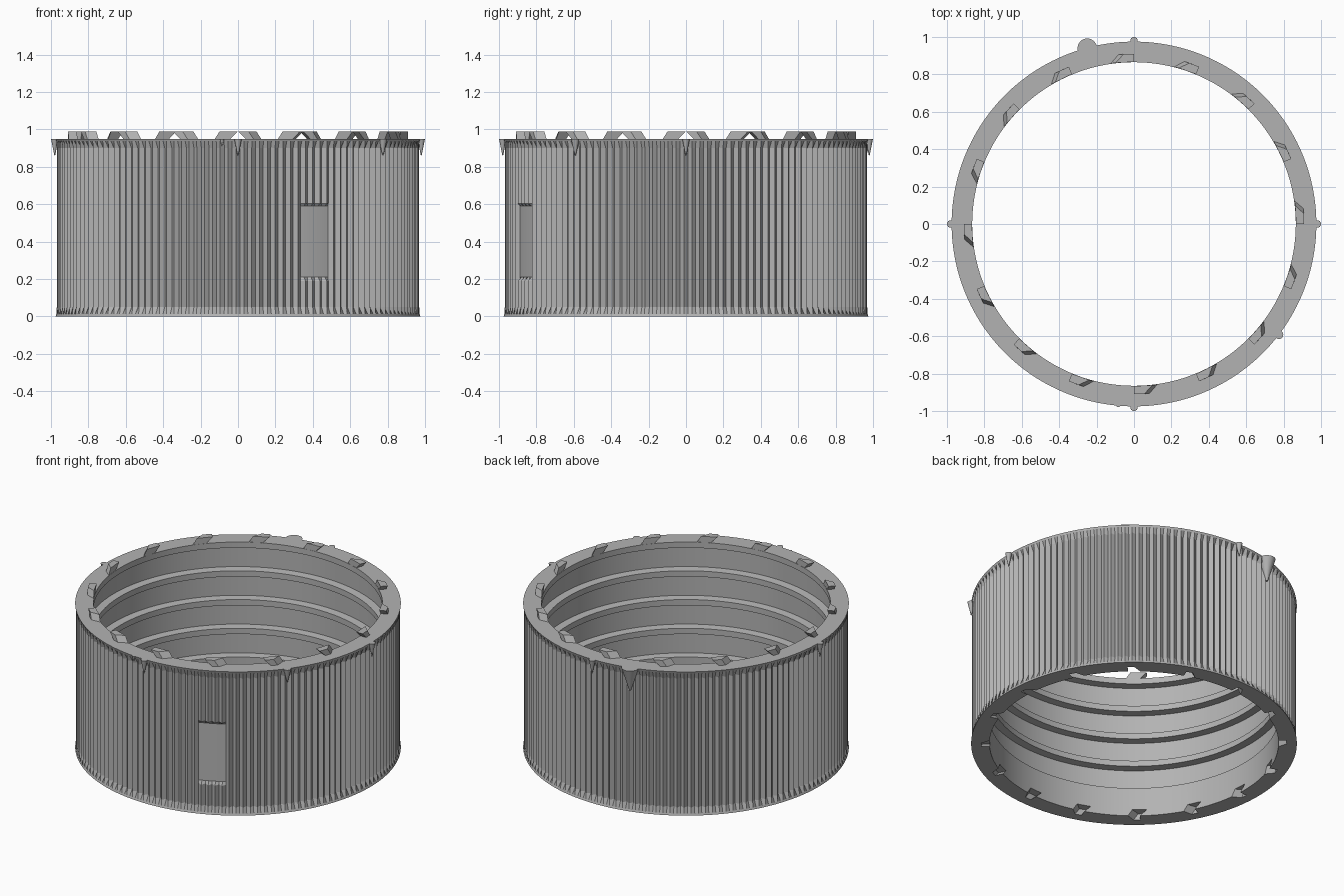
import bpy, bmesh
from math import sin, cos, radians, hypot

if "Cube" in bpy.data.objects:
    bpy.data.objects.remove(bpy.data.objects["Cube"], do_unlink=True)

HEIGHT, RIM, BORE, ROOT = 0.95, 0.975, 0.865, 0.912
RIBS, TEETH = 144, 16
RIDGE, VALLEY, PANEL = 0.969, 0.948, 0.947

grey = bpy.data.materials.new("plain grey")
grey.use_nodes = True
grey.diffuse_color = (0.45, 0.45, 0.45, 1)
grey.node_tree.nodes["Principled BSDF"].inputs["Base Color"].default_value = (0.45, 0.45, 0.45, 1)


def polar(r, deg, z):
    return (r * cos(radians(deg)), r * sin(radians(deg)), z)


def finish(bm, name):
    bmesh.ops.recalc_face_normals(bm, faces=bm.faces)
    mesh = bpy.data.meshes.new(name)
    bm.to_mesh(mesh)
    bm.free()
    mesh.materials.append(grey)
    obj = bpy.data.objects.new(name, mesh)
    bpy.context.collection.objects.link(obj)
    return obj


def smooth(obj, angle):
    bpy.ops.object.select_all(action='DESELECT')
    obj.select_set(True)
    bpy.context.view_layer.objects.active = obj
    bpy.ops.object.shade_smooth_by_angle(angle=radians(angle))


# Ring section: (ridge radius, valley radius, height, inside panel height)
outer = [(RIM, RIM, 0, False), (RIM - 0.004, RIM - 0.004, 0.012, False),
         (RIDGE, VALLEY, 0.05, False), (RIDGE, VALLEY, 0.19, False),
         (PANEL, PANEL, 0.21, True), (PANEL, PANEL, 0.59, True),
         (RIDGE, VALLEY, 0.605, False), (RIDGE, VALLEY, 0.90, False),
         (RIM - 0.004, RIM - 0.004, 0.938, False), (RIM, RIM, HEIGHT, False)]

# Inner wall: a broad bottom band and evenly pitched ridges above it
inner = [(BORE, HEIGHT), (BORE, 0.912)]
for k in (4, 3, 2):
    top = 0.19 * k
    inner += [(ROOT, top + 0.147), (ROOT, top + 0.006), (BORE, top), (BORE, top - 0.038)]
inner += [(ROOT, 0.337), (ROOT, 0.196), (BORE, 0.19), (BORE, 0)]

# Knurled ring body, swept around the axis
bm = bmesh.new()
columns = []
for i in range(RIBS * 2):
    angle = i * 180 / RIBS + 0.6
    in_panel = 290 < angle < 301
    col = []
    for ridge, valley, z, panel in outer:
        r = ridge if i % 2 else valley
        if panel and not in_panel:
            r = RIDGE if i % 2 else VALLEY
        col.append(bm.verts.new(polar(r, angle, z)))
    col += [bm.verts.new(polar(r, angle, z)) for r, z in inner]
    columns.append(col)
for i, a in enumerate(columns):
    b = columns[(i + 1) % len(columns)]
    for j in range(len(a)):
        k = (j + 1) % len(a)
        bm.faces.new((a[j], b[j], b[k], a[k]))
body = finish(bm, "knurled_ring")


def hooks(name, r_in, r_out, z_low, z_high, base):
    """Ring of undercut hooks leaning clockwise, with a tapered tail."""
    bm = bmesh.new()
    for n in range(TEETH):
        turn = n * 360 / TEETH
        layers = []
        for z in (z_low, z_high):
            t = (z - base) / 0.04
            lead, tail = 2.6 * (1 - t), 8.2 - 1.7 * t
            plan = [(r_in, lead), (r_in, tail), (r_out, tail - 3), (r_out, lead)]
            layers.append([bm.verts.new(polar(r, turn + d, z)) for r, d in plan])
        low, high = layers
        bm.faces.new(low)
        bm.faces.new(high)
        for j in range(4):
            k = (j + 1) % 4
            bm.faces.new((low[j], low[k], high[k], high[j]))
    return finish(bm, name)


# Locking hooks on top and matching notches underneath
hooks("locking_hooks", BORE + 0.002, 0.91, HEIGHT - 0.002, 0.99, HEIGHT)
cutter = hooks("notch_cutter", 0.85, 0.915, -0.01, 0.042, 0)
cutter.hide_render = True
cutter.hide_set(True)
cut = body.modifiers.new("notches", 'BOOLEAN')
cut.operation = 'DIFFERENCE'
cut.solver = 'EXACT'
cut.object = cutter
bpy.context.view_layer.objects.active = body
bpy.ops.object.modifier_apply(modifier=cut.name)
bpy.data.objects.remove(cutter, do_unlink=True)
smooth(body, 12)


# Tapered pointer marks hanging from the top rim
def pointer(name, x, y, radius, length):
    bm = bmesh.new()
    bmesh.ops.create_cone(bm, cap_ends=True, segments=24, radius1=radius * 0.1,
                          radius2=radius, depth=length)
    bmesh.ops.translate(bm, verts=bm.verts, vec=(x, y, HEIGHT - length / 2))
    smooth(finish(bm, name), 30)


for side, x, y in (("left", 1, 0), ("right", -1, 0), ("back", 0, 1), ("front", 0, -1)):
    pointer(side + "_pointer", x * 0.98, y * 0.98, 0.02, 0.09)
pointer("large_pointer", -0.25, 0.94, 0.052, 0.15)
pointer("side_pointer", 0.775, -0.592, 0.023, 0.09)
pointer("tiny_pointer", -0.085, -0.967, 0.012, 0.04)
